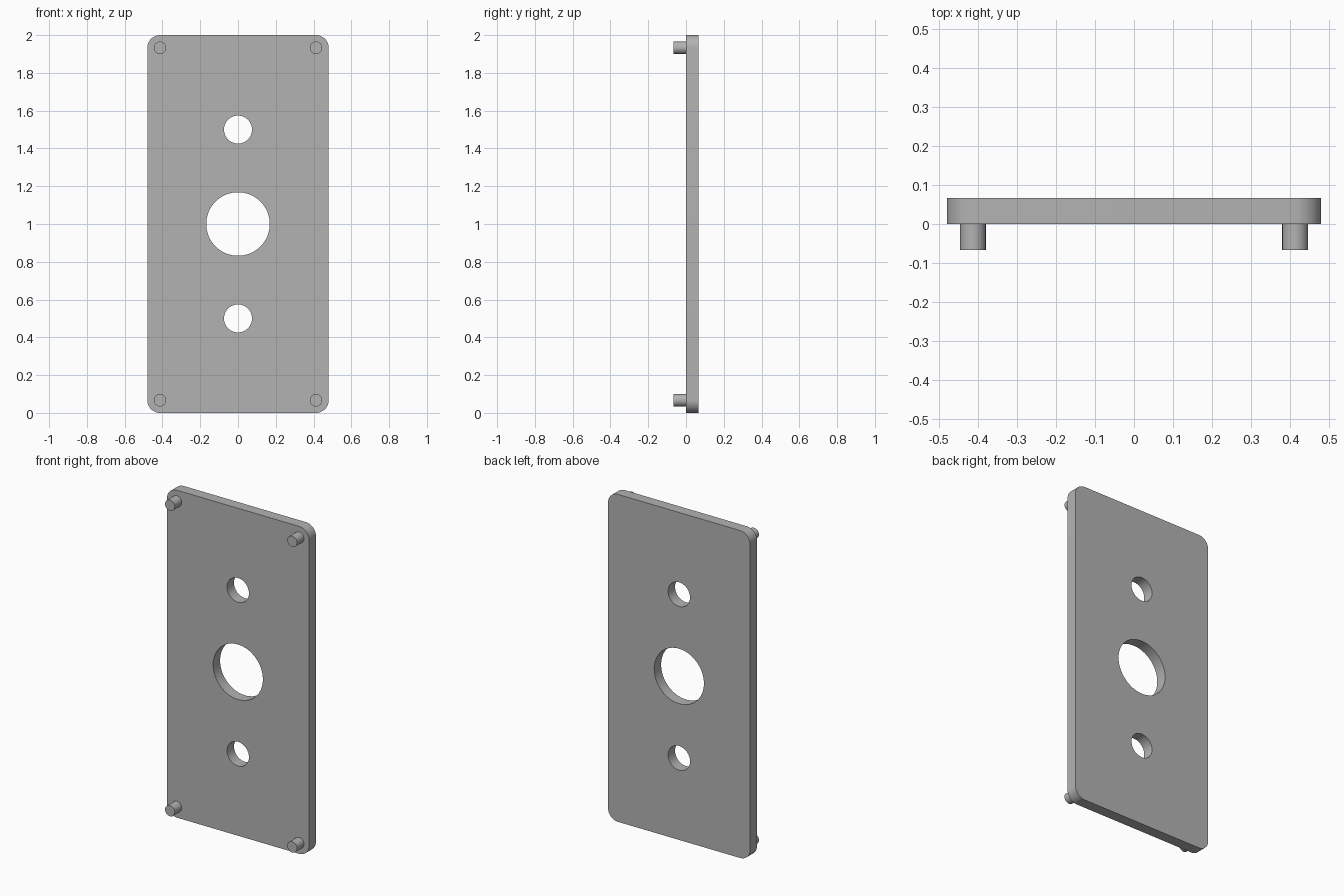
import bpy, bmesh
from math import pi, cos, sin, radians
from mathutils import Vector, Matrix

cube = bpy.data.objects.get("Cube")
if cube:
    bpy.data.objects.remove(cube)

WIDTH, HEIGHT, THICK, CORNER = 0.96, 2.0, 0.067, 0.067
PEG_R, PEG_LEN = 0.033, 0.067

grey = bpy.data.materials.new("plain grey")
grey.use_nodes = True
COLOR = (0.45, 0.45, 0.45, 1)
grey.diffuse_color = COLOR
grey.node_tree.nodes["Principled BSDF"].inputs["Base Color"].default_value = COLOR


def arc(x, z, r, start, sweep, n):
    """Points along an arc in the front plane."""
    return [Vector((x + r * cos(start + sweep * i / n), 0, z + r * sin(start + sweep * i / n)))
            for i in range(n + 1)]


def add_loop(bm, points):
    verts = [bm.verts.new(p) for p in points]
    return [bm.edges.new((v, verts[i - 1])) for i, v in enumerate(verts)]


def finish(bm, name):
    bmesh.ops.recalc_face_normals(bm, faces=bm.faces)
    mesh = bpy.data.meshes.new(name)
    bm.to_mesh(mesh)
    bm.free()
    mesh.materials.append(grey)
    obj = bpy.data.objects.new(name, mesh)
    bpy.context.collection.objects.link(obj)
    bpy.ops.object.select_all(action='DESELECT')
    obj.select_set(True)
    bpy.context.view_layer.objects.active = obj
    bpy.ops.object.shade_smooth_by_angle(angle=radians(30))


# Face plate: rounded outline with three round holes, filled and extruded
bm = bmesh.new()
cx, cz = WIDTH / 2 - CORNER, HEIGHT / 2 - CORNER
outline = []
for k, (sx, sz) in enumerate([(1, 1), (-1, 1), (-1, -1), (1, -1)]):
    outline += arc(sx * cx, HEIGHT / 2 + sz * cz, CORNER, k * pi / 2, pi / 2, 12)
edges = add_loop(bm, outline)
for z, r in [(0.5, 0.074), (1.0, 0.168), (1.5, 0.074)]:
    edges += add_loop(bm, arc(0, z, r, 0, 2 * pi, 64)[:-1])
bmesh.ops.triangle_fill(bm, edges=edges, use_beauty=True, normal=(0, -1, 0))
bmesh.ops.dissolve_degenerate(bm, dist=1e-5, edges=bm.edges)
extruded = bmesh.ops.extrude_face_region(bm, geom=bm.faces[:], use_keep_orig=True)
moved = [g for g in extruded["geom"] if isinstance(g, bmesh.types.BMVert)]
bmesh.ops.translate(bm, verts=moved, vec=(0, THICK, 0))
finish(bm, "face_plate")

# Locating pegs on the front, one near each corner
for sx, side in [(-1, "right"), (1, "left")]:
    for sz, level in [(-1, "lower"), (1, "upper")]:
        bm = bmesh.new()
        place = Matrix.Translation((sx * cx, -PEG_LEN / 2, HEIGHT / 2 + sz * cz))
        bmesh.ops.create_cone(bm, cap_ends=True, segments=32, radius1=PEG_R, radius2=PEG_R,
                              depth=PEG_LEN, matrix=place @ Matrix.Rotation(pi / 2, 4, 'X'))
        finish(bm, f"{level}_{side}_peg")
